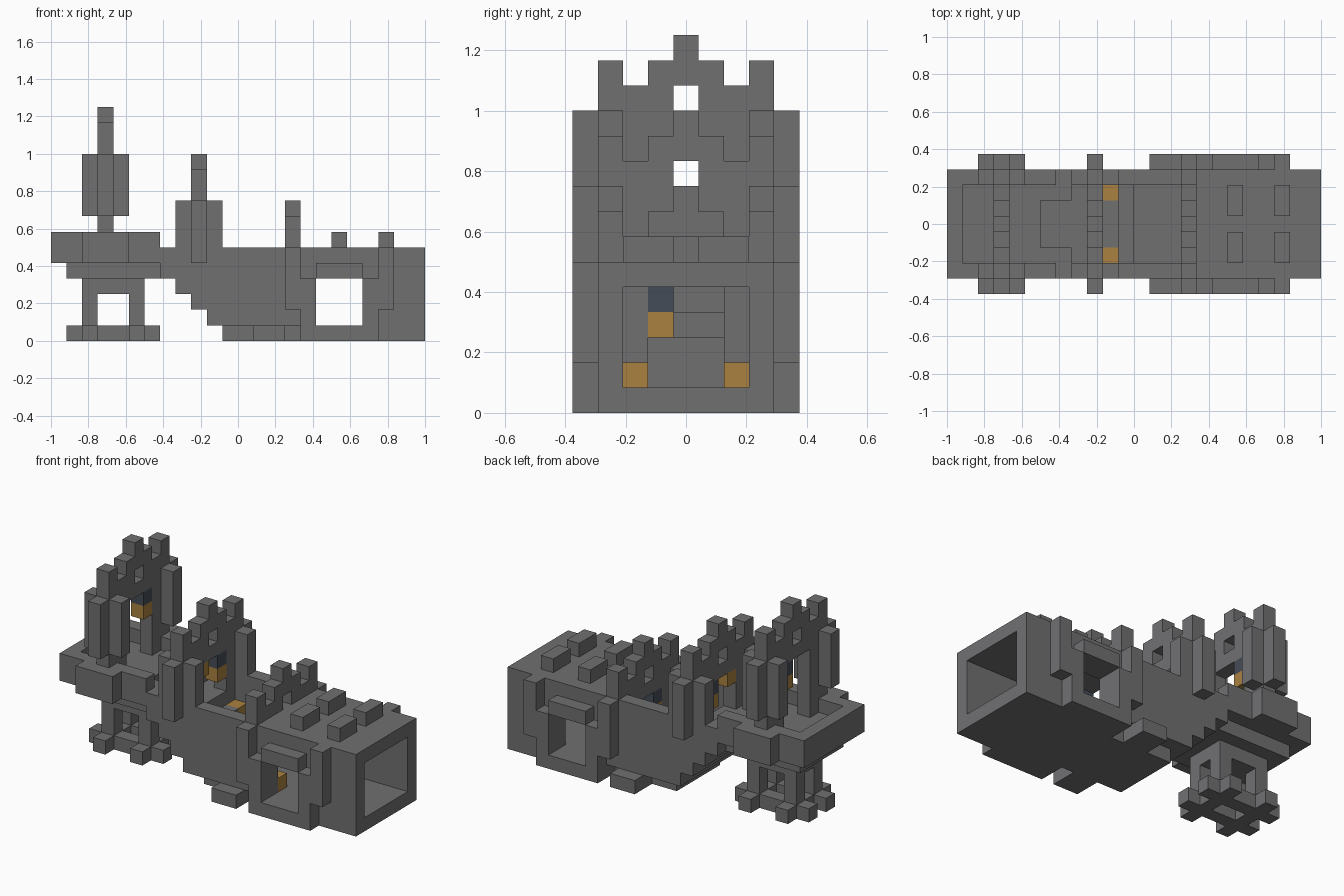
import bpy, bmesh
from mathutils import Vector

old = bpy.data.objects.get("Cube")
if old:
    bpy.data.objects.remove(old)

UNIT = 1 / 12                       # one block
OFFSET = Vector((12, 4.5, 0))       # centre of the block grid


def material(name, rgb):
    m = bpy.data.materials.new(name)
    m.use_nodes = True
    color = (*rgb, 1)
    m.diffuse_color = color
    m.node_tree.nodes["Principled BSDF"].inputs["Base Color"].default_value = color
    return m


STONE = material("grey stone", (0.165, 0.16, 0.167))
AMBER = material("amber glow", (0.40, 0.22, 0.05))
SLATE = material("dark slate blue", (0.06, 0.072, 0.095))

cells = {}                          # block position -> part name
colors = {}                         # part name -> material


def span(x, y, z):
    return [(i, j, k) for i in range(*x) for j in range(*y) for k in range(*z)]


def fill(part, x, y, z, mat=STONE, mirror=False):
    """Fill a range of blocks, optionally on both sides."""
    colors[part] = mat
    for i, j, k in span(x, y, z):
        cells[i, j, k] = part
        if mirror:
            cells[i, 8 - j, k] = part


def carve(x, y, z):
    for c in span(x, y, z):
        cells.pop(c, None)


# Raised platform with a rim and a sunken landing
fill("platform", (0, 7), (1, 8), (5, 7))
fill("platform", (2, 5), (0, 9), (5, 7))
carve((1, 7), (2, 7), (6, 7))
fill("platform", (1, 7), (2, 7), (4, 5))
fill("platform", (7, 8), (1, 8), (4, 6))
carve((6, 8), (3, 6), (5, 6))

# Pedestal under the platform
fill("pedestal", (2, 6), (3, 6), (0, 4))
carve((3, 5), (3, 6), (1, 3))
carve((2, 6), (4, 5), (1, 3))
carve((3, 5), (4, 5), (0, 1))
for j in (3, 5):
    fill("pedestal_feet", (1, 2), (j, j + 1), (0, 1))
    fill("pedestal_feet", (6, 7), (j, j + 1), (0, 1))
for i in (2, 5):
    fill("pedestal_feet", (i, i + 1), (2, 3), (0, 1), mirror=True)

# Stairs from the landing down to the court
for i, bottom, top in ((8, 3, 5), (9, 2, 5), (10, 1, 4), (11, 0, 3)):
    fill("stairs", (i, i + 1), (2, 7), (bottom, top))
    fill("court_walls", (i, i + 1), (1, 2), (max(bottom, 1), 6), mirror=True)
fill("court_floor", (12, 16), (2, 7), (0, 1))
fill("court_walls", (12, 16), (1, 2), (1, 6), mirror=True)
fill("court_feet", (13, 15), (0, 2), (0, 1), mirror=True)

# Hall, open at the end, with a framed window on each side
fill("hall", (16, 24), (1, 8), (0, 6))
fill("window_frame", (16, 21), (0, 1), (0, 4), mirror=True)
fill("window_frame", (17, 20), (0, 1), (4, 5), mirror=True)
fill("hall_pillar", (21, 22), (0, 1), (2, 6), mirror=True)
carve((16, 24), (2, 7), (1, 5))
carve((17, 20), (0, 9), (1, 4))
for i in (18, 21):
    fill("roof_blocks", (i, i + 1), (2, 4), (6, 7), mirror=True)


# Stepped gateways
def gateway(name, i, top, floor):
    for j, drop in ((1, 1), (2, 2), (3, 1), (4, 0)):
        fill(name, (i, i + 1), (j, j + 1), (floor, top - drop), mirror=True)
    carve((i, i + 1), (3, 6), (floor, top - 4))
    carve((i, i + 1), (4, 5), (top - 3, top - 2))
    fill(name + "_buttress", (i, i + 1), (0, 1), (top - 7, top - 3), mirror=True)
    for side in (i - 1, i + 1):
        fill(name + "_buttress", (side, side + 1), (1, 2), (top - 7, top - 3), mirror=True)


gateway("tall_gate", 3, 15, 6)
gateway("middle_gate", 9, 12, 5)
gateway("low_gate", 15, 9, 1)


# Hanging lanterns and floor lights
for i, j, k in ((3, 5, 9), (9, 5, 6), (15, 3, 3)):
    fill("lantern_glow", (i, i + 1), (j, j + 1), (k, k + 1), AMBER)
    fill("lantern_cap", (i, i + 1), (j, j + 1), (k + 1, k + 2), SLATE)
fill("lantern_glow", (9, 10), (3, 4), (7, 8), AMBER)
fill("stair_lights", (10, 11), (2, 3), (3, 4), AMBER, mirror=True)
fill("hall_lights", (16, 17), (2, 3), (1, 2), AMBER, mirror=True)


# Build the exposed skin of each part
def build(part):
    bm = bmesh.new()
    for c in [c for c, p in cells.items() if p == part]:
        for axis in range(3):
            for sign in (-1, 1):
                n = Vector((0, 0, 0))
                n[axis] = sign
                if tuple(int(a + b) for a, b in zip(c, n)) in cells:
                    continue
                u = Vector((0, 0, 0))
                u[(axis + 1) % 3] = 0.5
                v = n.cross(u)
                mid = Vector(c) + Vector((0.5, 0.5, 0.5)) + n * 0.5 - OFFSET
                corners = (mid - u - v, mid + u - v, mid + u + v, mid - u + v)
                bm.faces.new([bm.verts.new(p * UNIT) for p in corners])
    bmesh.ops.remove_doubles(bm, verts=bm.verts, dist=UNIT / 100)
    bmesh.ops.dissolve_limit(bm, angle_limit=0.01, verts=bm.verts, edges=bm.edges)
    mesh = bpy.data.meshes.new(part)
    bm.to_mesh(mesh)
    bm.free()
    mesh.materials.append(colors[part])
    bpy.context.collection.objects.link(bpy.data.objects.new(part, mesh))


for part in colors:
    if part in cells.values():
        build(part)
